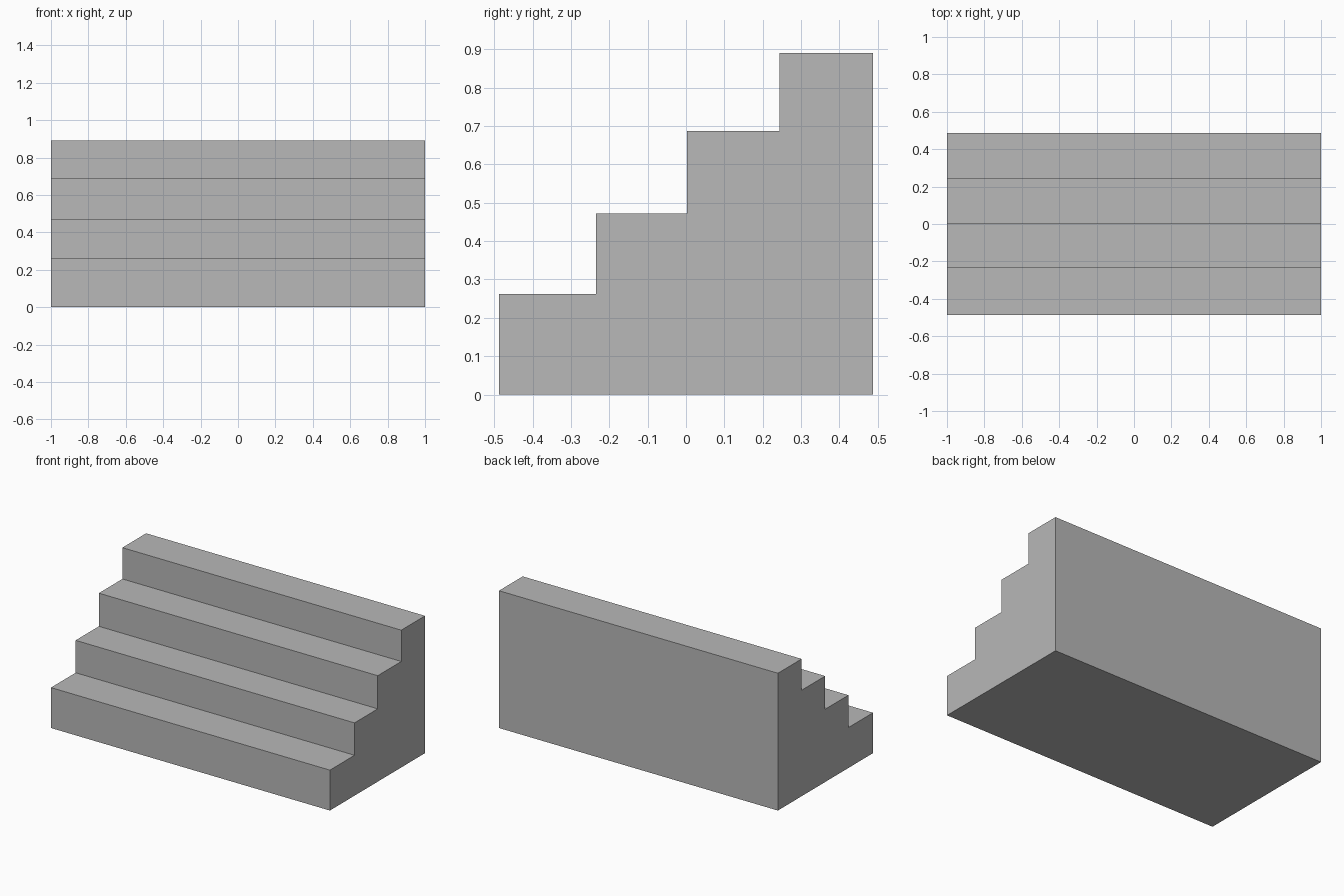
import bpy
import bmesh

cube = bpy.data.objects.get("Cube")
if cube:
    bpy.data.objects.remove(cube, do_unlink=True)

# Plain grey material
grey = bpy.data.materials.new("plain_grey")
grey.use_nodes = True
colour = (0.48, 0.48, 0.48, 1)
grey.diffuse_color = colour
grey.node_tree.nodes["Principled BSDF"].inputs["Base Color"].default_value = colour

# Stepped side profile: front edge of each tread, and its height
HALF_WIDTH = 1.0
BACK = 0.487
steps = [(-0.487, 0.262), (-0.235, 0.472), (0.003, 0.687), (0.244, 0.89)]

profile = [(BACK, 0), (steps[0][0], 0)]
for i, (front, height) in enumerate(steps):
    next_front = steps[i + 1][0] if i + 1 < len(steps) else BACK
    profile += [(front, height), (next_front, height)]

# Extrude the profile across the width into one solid staircase
bm = bmesh.new()
side = bm.faces.new([bm.verts.new((-HALF_WIDTH, y, z)) for y, z in profile])
result = bmesh.ops.extrude_face_region(bm, geom=[side], use_keep_orig=True)
moved = [v for v in result["geom"] if isinstance(v, bmesh.types.BMVert)]
bmesh.ops.translate(bm, verts=moved, vec=(2 * HALF_WIDTH, 0, 0))
bmesh.ops.recalc_face_normals(bm, faces=bm.faces)

mesh = bpy.data.meshes.new("staircase")
bm.to_mesh(mesh)
bm.free()
mesh.materials.append(grey)
staircase = bpy.data.objects.new("staircase", mesh)
bpy.context.collection.objects.link(staircase)
